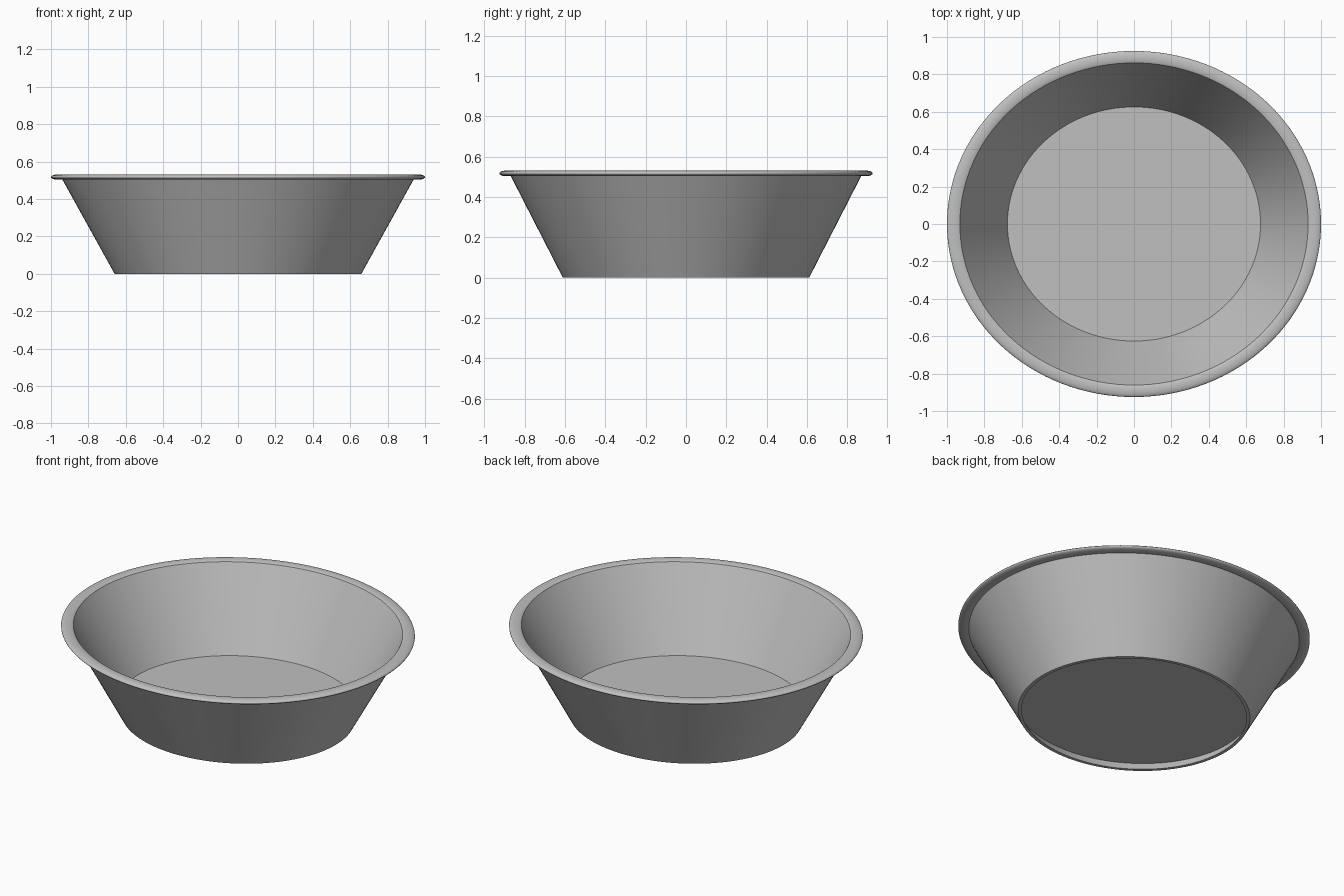
import bpy, bmesh
from math import cos, sin, pi, radians

cube = bpy.data.objects.get("Cube")
if cube:
    bpy.data.objects.remove(cube, do_unlink=True)

SEGMENTS = 128
DEPTH_RATIO = 0.925  # oval: depth over width

metal = bpy.data.materials.new("grey metal")
metal.use_nodes = True
grey = (0.53, 0.53, 0.53, 1)
metal.diffuse_color = grey
metal.node_tree.nodes["Principled BSDF"].inputs["Base Color"].default_value = grey


def oval_lathe(name, profile, ring):
    """Sweep (radius, z) points round an oval; ring closes the profile, otherwise cap both ends."""
    bm = bmesh.new()
    loops = []
    for r, z in profile:
        angles = [2 * pi * i / SEGMENTS for i in range(SEGMENTS)]
        loops.append([bm.verts.new((r * cos(a), r * DEPTH_RATIO * sin(a), z)) for a in angles])
    pairs = list(zip(loops, loops[1:]))
    if ring:
        pairs.append((loops[-1], loops[0]))
    else:
        bm.faces.new(loops[0])
        bm.faces.new(loops[-1])
    for low, high in pairs:
        for i in range(SEGMENTS):
            j = (i + 1) % SEGMENTS
            bm.faces.new((low[i], low[j], high[j], high[i]))
    bmesh.ops.recalc_face_normals(bm, faces=bm.faces)
    mesh = bpy.data.meshes.new(name)
    bm.to_mesh(mesh)
    bm.free()
    mesh.materials.append(metal)
    obj = bpy.data.objects.new(name, mesh)
    bpy.context.collection.objects.link(obj)
    bpy.ops.object.select_all(action='DESELECT')
    obj.select_set(True)
    bpy.context.view_layer.objects.active = obj
    bpy.ops.object.shade_smooth_by_angle(angle=radians(25))
    return obj


# Sloping wall with a rounded, flattened rim
STEPS = 36
rim = []
for i in range(STEPS + 1):
    a = radians(-125 + 270 * i / STEPS)
    rim.append((0.962 + 0.038 * cos(a), 0.517 + 0.014 * sin(a)))
oval_lathe("wall_and_rim", [(0.64, 0), (0.66, 0)] + rim, ring=True)

# Raised floor, leaving a shallow recess inside the foot
oval_lathe("floor", [(0.678, 0.052), (0.684, 0.066)], ring=False)
